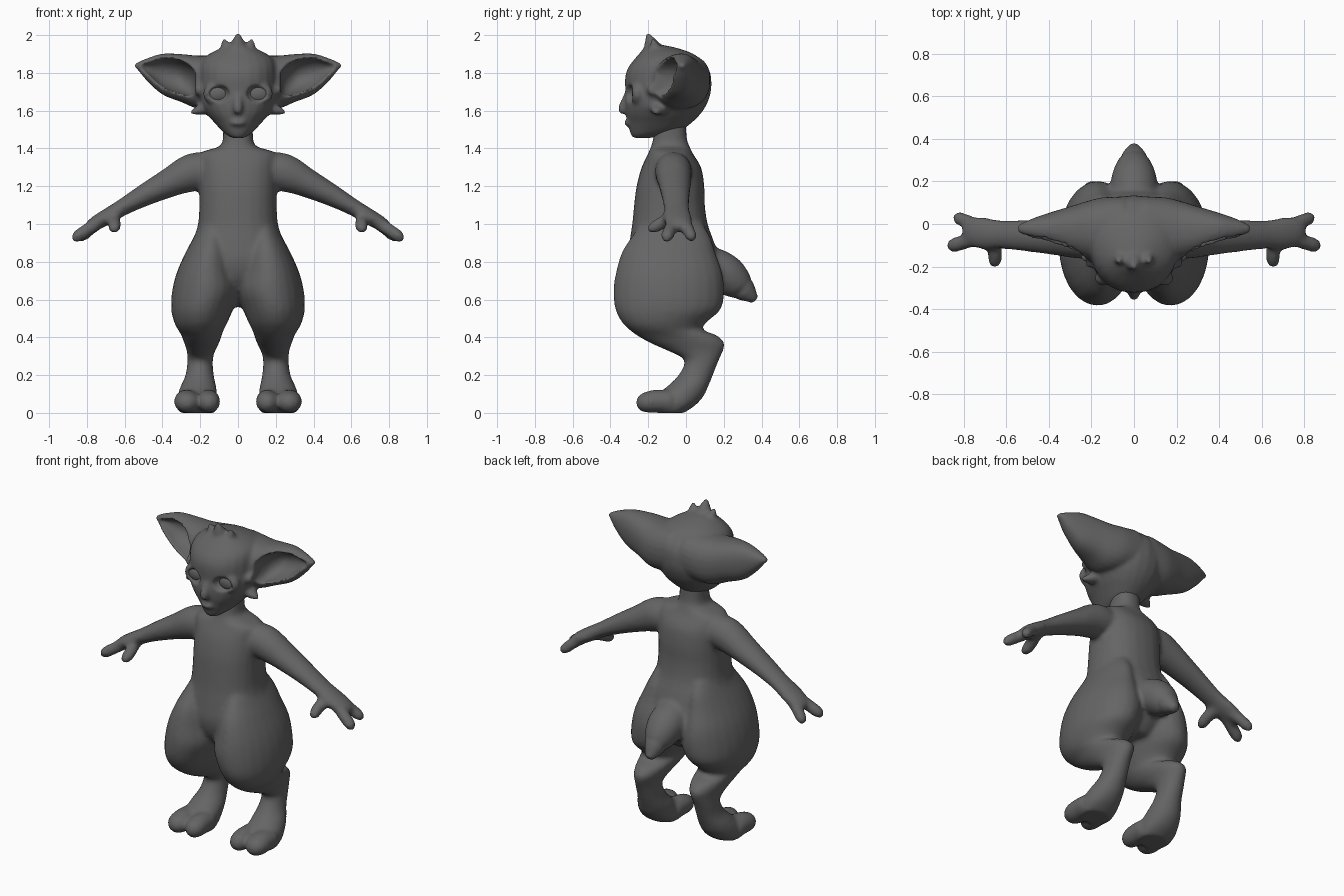
import bpy, bmesh, math
from mathutils import Vector, Matrix

skin = bpy.data.materials.new("dark grey skin")
skin.diffuse_color = (0.13, 0.13, 0.13, 1)
N = 24


def smooth_rows(rows, steps=4):
    """Catmull-Rom interpolation of every value in a list of rows."""
    out = []
    for i in range(len(rows) - 1):
        p = [rows[max(i - 1, 0)], rows[i], rows[i + 1], rows[min(i + 2, len(rows) - 1)]]
        for k in range(steps):
            t = k / steps
            out.append([0.5 * (2 * b + (c - a) * t + (2 * a - 5 * b + 4 * c - d) * t * t
                               + (3 * b - a - 3 * c + d) * t ** 3) for a, b, c, d in zip(*p)])
    return out + [list(rows[-1])]


def skin_rings(bm, rings, s):
    """Close a stack of rings into a solid, mirrored in x when s is -1."""
    vs = [[bm.verts.new((s * p[0], p[1], p[2])) for p in r] for r in rings]
    for a, b in zip(vs, vs[1:]):
        for i in range(N):
            j = (i + 1) % N
            bm.faces.new((a[i], a[j], b[j], b[i]))
    bm.faces.new(vs[0])
    bm.faces.new(vs[-1])


def oval(u0, u1, v0, v1, e=2.0):
    pts = []
    for i in range(N):
        c, n = math.cos(2 * math.pi * i / N), math.sin(2 * math.pi * i / N)
        pts.append(((u0 + u1) / 2 + (u1 - u0) / 2 * math.copysign(abs(c) ** (2 / e), c),
                    (v0 + v1) / 2 + (v1 - v0) / 2 * math.copysign(abs(n) ** (2 / e), n)))
    return pts


def stack_z(bm, rows, s=1, e=2.0):
    """rows: z, x0, x1, y0, y1"""
    skin_rings(bm, [[(u, v, z) for u, v in oval(a, b, c, d, e)]
                    for z, a, b, c, d in smooth_rows(rows)], s)


def stack_x(bm, rows, s=1, e=2.0):
    """rows: x, y0, y1, z0, z1"""
    skin_rings(bm, [[(x, u, v) for u, v in oval(a, b, c, d, e)]
                    for x, a, b, c, d in smooth_rows(rows)], s)


def tube(bm, rows, s=1):
    """rows: x, y, z, side radius, other radius"""
    rows = smooth_rows(rows)
    rings = []
    for i, r in enumerate(rows):
        t = (Vector(rows[min(i + 1, len(rows) - 1)][:3]) - Vector(rows[max(i - 1, 0)][:3])).normalized()
        ref = Vector((0, 1, 0)) if abs(t.y) < 0.75 else Vector((1, 0, 0))
        up = t.cross(ref).normalized()
        side = up.cross(t)
        rings.append([Vector(r[:3]) + side * u + up * v for u, v in oval(-r[3], r[3], -r[4], r[4])])
    skin_rings(bm, rings, s)


def ball(bm, c, r, s=1):
    m = Matrix.Translation((s * c[0], c[1], c[2])) @ Matrix.Diagonal((*r, 1))
    bmesh.ops.create_uvsphere(bm, u_segments=24, v_segments=16, radius=1, matrix=m)


def finish(bm, name):
    bmesh.ops.recalc_face_normals(bm, faces=bm.faces)
    me = bpy.data.meshes.new(name)
    bm.to_mesh(me)
    bm.free()
    me.materials.append(skin)
    me.polygons.foreach_set("use_smooth", [True] * len(me.polygons))
    ob = bpy.data.objects.new(name, me)
    bpy.context.collection.objects.link(ob)
    return ob


def blend(ob, voxel, rounds, cutter=None):
    """Fuse the solids, carve hollows, then soften the joins."""
    m = ob.modifiers.new("fuse", 'REMESH')
    m.mode, m.voxel_size, m.use_smooth_shade = 'VOXEL', voxel, True
    if cutter:
        b = ob.modifiers.new("carve", 'BOOLEAN')
        b.operation, b.object, b.solver = 'DIFFERENCE', cutter, 'EXACT'
        cutter.hide_render = True
        cutter.hide_viewport = True
        m2 = ob.modifiers.new("even", 'REMESH')
        m2.mode, m2.voxel_size, m2.use_smooth_shade = 'VOXEL', voxel, True
    sm = ob.modifiers.new("soften", 'SMOOTH')
    sm.factor, sm.iterations = 0.5, rounds


# body: torso and neck
bm = bmesh.new()
torso = [(1.54, .08, -.16, 0), (1.45, .08, -.175, .005), (1.41, .1, -.185, .02), (1.375, .2, -.2, .035),
         (1.3, .205, -.235, .08), (1.2, .205, -.262, .097), (1.1, .205, -.275, .1), (1.0, .212, -.285, .115),
         (.9, .24, -.3, .15), (.8, .26, -.31, .175), (.7, .23, -.28, .18), (.62, .15, -.2, .14), (.56, .07, -.1, .08)]
stack_z(bm, [(z, -w, w, a, b) for z, w, a, b in torso], e=2.3)
# body: tail
tube(bm, [(0, .06, .8, .1, .1), (0, .17, .76, .11, .105), (0, .24, .71, .1, .1),
          (0, .31, .65, .065, .065), (0, .37, .595, .02, .025)])
for s in (1, -1):
    # body: thigh, hock and foot
    stack_z(bm, [(1.0, .06, .2, -.24, .09), (.93, .05, .235, -.29, .13), (.85, .03, .277, -.34, .155),
                 (.75, .01, .322, -.37, .19), (.65, -.01, .348, -.385, .203), (.55, .025, .354, -.375, .185),
                 (.48, .055, .338, -.34, .11), (.44, .075, .318, -.3, .09), (.41, .085, .3, -.26, .165),
                 (.37, .1, .285, -.19, .205), (.33, .12, .272, -.1, .198), (.28, .133, .268, -.01, .175),
                 (.2, .128, .278, -.04, .143), (.14, .115, .305, -.1, .118), (.09, .11, .32, -.16, .095),
                 (.04, .11, .325, -.17, .05), (0, .12, .31, -.16, -.01)], s)
    # body: toes
    for x, w in ((.155, .06), (.27, .068)):
        tube(bm, [(x, -.08, .06, w, .06), (x, -.15, .062, w, .062), (x, -.2, .057, w, .057),
                  (x, -.24, .052, w * .75, .045), (x, -.262, .05, w * .3, .02)], s)
    # body: arm and palm
    tube(bm, [(.08, -.07, 1.28, .09, .09), (.21, -.067, 1.28, .098, .1), (.28, -.065, 1.258, .095, .095),
              (.36, -.06, 1.22, .088, .078), (.5, -.055, 1.15, .075, .058), (.62, -.05, 1.083, .067, .044),
              (.7, -.045, 1.035, .075, .042), (.77, -.035, .995, .068, .035), (.8, -.035, .975, .04, .02)], s)
    # body: fingers and thumb
    for tip in (((.72, -.06, 1.02, .035, .035), (.79, -.082, .975, .035, .034),
                 (.85, -.1, .935, .033, .032), (.877, -.105, .915, .014, .014)),
                ((.72, -.02, 1.02, .035, .035), (.78, .008, .975, .034, .033),
                 (.825, .027, .935, .031, .03), (.845, .033, .915, .013, .013)),
                ((.67, -.06, 1.04, .04, .035), (.655, -.13, 1.005, .035, .034),
                 (.655, -.175, .98, .032, .03), (.655, -.205, .97, .014, .014))):
        tube(bm, tip, s)
body = finish(bm, "body")
blend(body, .013, 7)

# head: skull and muzzle
bm = bmesh.new()
skull = [(1.455, .03, -.28, -.19), (1.475, .065, -.292, -.1), (1.5, .092, -.3, -.02), (1.54, .128, -.308, .035),
         (1.58, .165, -.318, .075), (1.63, .198, -.322, .108), (1.7, .208, -.322, .132), (1.78, .208, -.322, .133),
         (1.83, .205, -.305, .115), (1.87, .19, -.275, .08), (1.905, .145, -.245, .03), (1.935, .08, -.22, -.06),
         (1.95, .03, -.2, -.14)]
stack_z(bm, [(z, -w, w, a, b) for z, w, a, b in skull], e=2.2)
# head: nose, lips and centre crown tuft
tube(bm, [(0, -.29, 1.72, .02, .02), (0, -.315, 1.66, .024, .024),
          (0, -.333, 1.61, .027, .025), (0, -.33, 1.585, .015, .015)])
ball(bm, (0, -.3, 1.535), (.045, .028, .018))
tube(bm, [(0, -.16, 1.88, .06, .06), (0, -.18, 1.94, .045, .045), (0, -.195, 1.985, .022, .024), (0, -.2, 2.01, .01, .01)])
for s in (1, -1):
    # head: ear
    stack_x(bm, [(.05, -.14, .13, 1.63, 1.9), (.15, -.17, .125, 1.61, 1.893), (.22, -.17, .108, 1.612, 1.892),
                 (.3, -.145, .083, 1.645, 1.9), (.4, -.1, .053, 1.685, 1.902), (.48, -.07, .025, 1.755, 1.878),
                 (.53, -.045, .002, 1.815, 1.857), (.55, -.035, -.01, 1.828, 1.847)], s, e=2.3)
    # head: side tufts on crown, temple and cheek
    tube(bm, [(.05, -.15, 1.88, .04, .04), (.064, -.165, 1.935, .03, .03), (.074, -.175, 1.98, .009, .009)], s)
    tube(bm, [(.14, -.14, 1.7, .06, .05), (.2, -.17, 1.71, .04, .035), (.25, -.185, 1.725, .01, .01)], s)
    tube(bm, [(.12, -.12, 1.63, .06, .04), (.2, -.15, 1.605, .04, .028), (.25, -.16, 1.59, .01, .01)], s)
    # head: brow and eyelid bulge
    ball(bm, (.107, -.255, 1.69), (.078, .045, .065), s)
head = finish(bm, "head")

# hollows for ears and eye sockets
bm = bmesh.new()
for s in (1, -1):
    stack_x(bm, [(.225, -.24, -.1, 1.7, 1.8), (.25, -.25, -.03, 1.68, 1.835), (.31, -.25, .02, 1.69, 1.87),
                 (.4, -.2, .01, 1.725, 1.88), (.47, -.15, -.02, 1.785, 1.86), (.51, -.1, -.04, 1.82, 1.85)], s)
    ball(bm, (.107, -.315, 1.69), (.062, .055, .048), s)
hollows = finish(bm, "hollows_cutter")
blend(head, .0095, 4, hollows)

# eyes
for s, name in ((1, "left_eye"), (-1, "right_eye")):
    bm = bmesh.new()
    ball(bm, (.107, -.25, 1.69), (.064, .036, .05), s)
    finish(bm, name)
